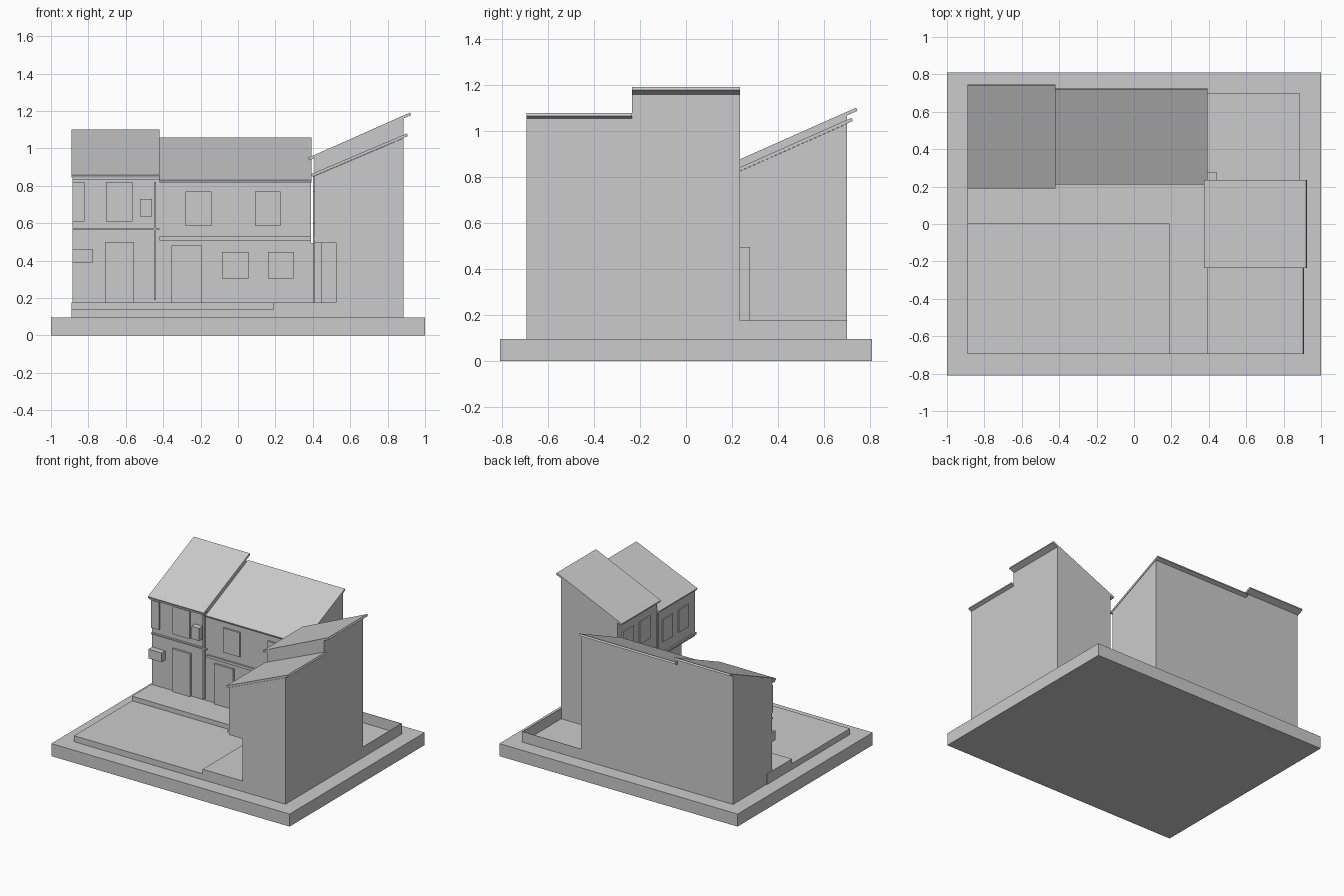
import bpy, bmesh
from mathutils import Vector

if "Cube" in bpy.data.objects:
    bpy.data.objects.remove(bpy.data.objects["Cube"])


def prism(name, profile, axis, a, b):
    """Extrude a 2D profile along x (profile is y,z), y (x,z) or z (x,y)."""
    def put(p, t):
        return {'x': (t, p[0], p[1]), 'y': (p[0], t, p[1]), 'z': (p[0], p[1], t)}[axis]
    bm = bmesh.new()
    face = bm.faces.new([bm.verts.new(put(p, a)) for p in profile])
    res = bmesh.ops.extrude_face_region(bm, geom=[face])
    move = Vector(put((0, 0), b - a))
    bmesh.ops.translate(bm, vec=move, verts=[v for v in res['geom'] if isinstance(v, bmesh.types.BMVert)])
    bmesh.ops.recalc_face_normals(bm, faces=bm.faces)
    me = bpy.data.meshes.new(name)
    bm.to_mesh(me)
    bm.free()
    ob = bpy.data.objects.new(name, me)
    bpy.context.collection.objects.link(ob)
    return ob


def box(name, x, y, z):
    return prism(name, [(x[0], y[0]), (x[1], y[0]), (x[1], y[1]), (x[0], y[1])], 'z', *z)


def roof(name, axis, a, b, low, high, t=0.015):
    """Single-pitch roof slab between two upper-surface points."""
    d = (Vector(high) - Vector(low)).normalized()
    n = Vector((d.y, -d.x)) * t
    lo, hi = Vector(low), Vector(high)
    return prism(name, [tuple(lo), tuple(hi), tuple(hi + n), tuple(lo + n)], axis, a, b)


G, W = 0.095, 0.175      # plinth top, walkway top
F, X = 0.235, 0.41       # courtyard-facing wall planes

# plinth, courtyard and raised walkway
box("plinth", (-1, 1), (-0.81, 0.81), (0, G))
box("courtyard", (-0.89, 0.19), (-0.695, 0), (G, 0.14))
prism("walkway", [(-0.89, 0), (0.19, 0), (0.19, -0.695), (0.53, -0.695), (0.53, F),
                  (0.39, F), (0.39, 0.3), (-0.89, 0.3)], 'z', G, W)
box("corner_rim_back", (0.39, 0.885), (0.697, 0.70), (G, W))
box("corner_rim_side", (0.882, 0.885), (F, 0.70), (G, W))

# back row houses, roofs rising away from the courtyard
prism("left_house_walls", [(F, G), (0.70, G), (0.70, 1.068), (F, 0.862)], 'x', -0.885, -0.42)
prism("middle_house_walls", [(F, G), (0.70, G), (0.70, 1.032), (F, 0.826)], 'x', -0.42, 0.39)
roof("left_house_roof", 'x', -0.89, -0.42, (0.19, 0.858), (0.74, 1.102))
roof("middle_house_roof", 'x', -0.42, 0.393, (0.21, 0.832), (0.72, 1.058))

# right wing: tall part and lower part with recessed ground floor
prism("tall_wing_walls", [(X, G), (0.885, G), (0.885, 1.16), (X, 0.95)], 'y', -F, F)
prism("low_wing_walls", [(0.525, G), (0.885, G), (0.885, 1.055), (X, 0.853), (X, 0.495), (0.525, 0.495)],
      'y', -0.695, -F)
roof("tall_wing_roof", 'y', -F, F, (0.375, 0.95), (0.92, 1.192))
roof("low_wing_roof", 'y', -0.695, -F, (0.39, 0.862), (0.903, 1.08))
box("corner_post", (0.39, 0.44), (F, 0.278), (G, 0.495))
box("passage_post", (X, 0.45), (-0.28, -F), (W, 0.495))

# back row openings: name, x range, z range, depth
for name, x, z, d in [
    ("left_upper_window_a", (-0.885, -0.82), (0.61, 0.82), 0.012),
    ("left_upper_window_b", (-0.705, -0.565), (0.61, 0.82), 0.012),
    ("left_door", (-0.71, -0.555), (W, 0.50), 0.015),
    ("upper_cooling_unit", (-0.525, -0.46), (0.635, 0.73), 0.045),
    ("lower_cooling_unit", (-0.885, -0.775), (0.39, 0.46), 0.045),
    ("middle_door", (-0.355, -0.195), (W, 0.48), 0.015),
    ("left_band", (-0.885, -0.42), (0.563, 0.572), 0.015),
    ("middle_band", (-0.42, 0.39), (0.508, 0.528), 0.012),
    ("left_gutter", (-0.885, -0.42), (0.835, 0.85), 0.035),
    ("middle_gutter", (-0.42, 0.39), (0.818, 0.828), 0.02),
    ("downpipe", (-0.45, -0.438), (0.19, 0.82), 0.02),
]:
    box(name, x, (F - d, F), z)
for i, x in enumerate((-0.28, 0.09)):
    box(f"middle_upper_window_{i}", (x, x + 0.138), (F - 0.012, F), (0.585, 0.77))
for i, x in enumerate((-0.085, 0.16)):
    box(f"middle_lower_window_{i}", (x, x + 0.14), (F - 0.012, F), (0.305, 0.445))

# wing openings facing the courtyard
for i, y in enumerate((-0.15, 0.05)):
    box(f"tall_wing_upper_window_{i}", (X - 0.01, X), (y, y + 0.13), (0.69, 0.86))
box("tall_wing_door", (X - 0.01, X), (-0.16, -0.03), (W, 0.47))
box("tall_wing_lower_window", (X - 0.01, X), (0.05, 0.18), (0.31, 0.45))
for i, y in enumerate((-0.61, -0.42)):
    box(f"low_wing_window_{i}", (X - 0.008, X), (y, y + 0.12), (0.60, 0.77))
box("wing_band", (X - 0.01, X), (-0.695, F), (0.51, 0.525))
box("wing_downpipe", (X - 0.01, X), (-F - 0.006, -F + 0.006), (W, 0.85))
